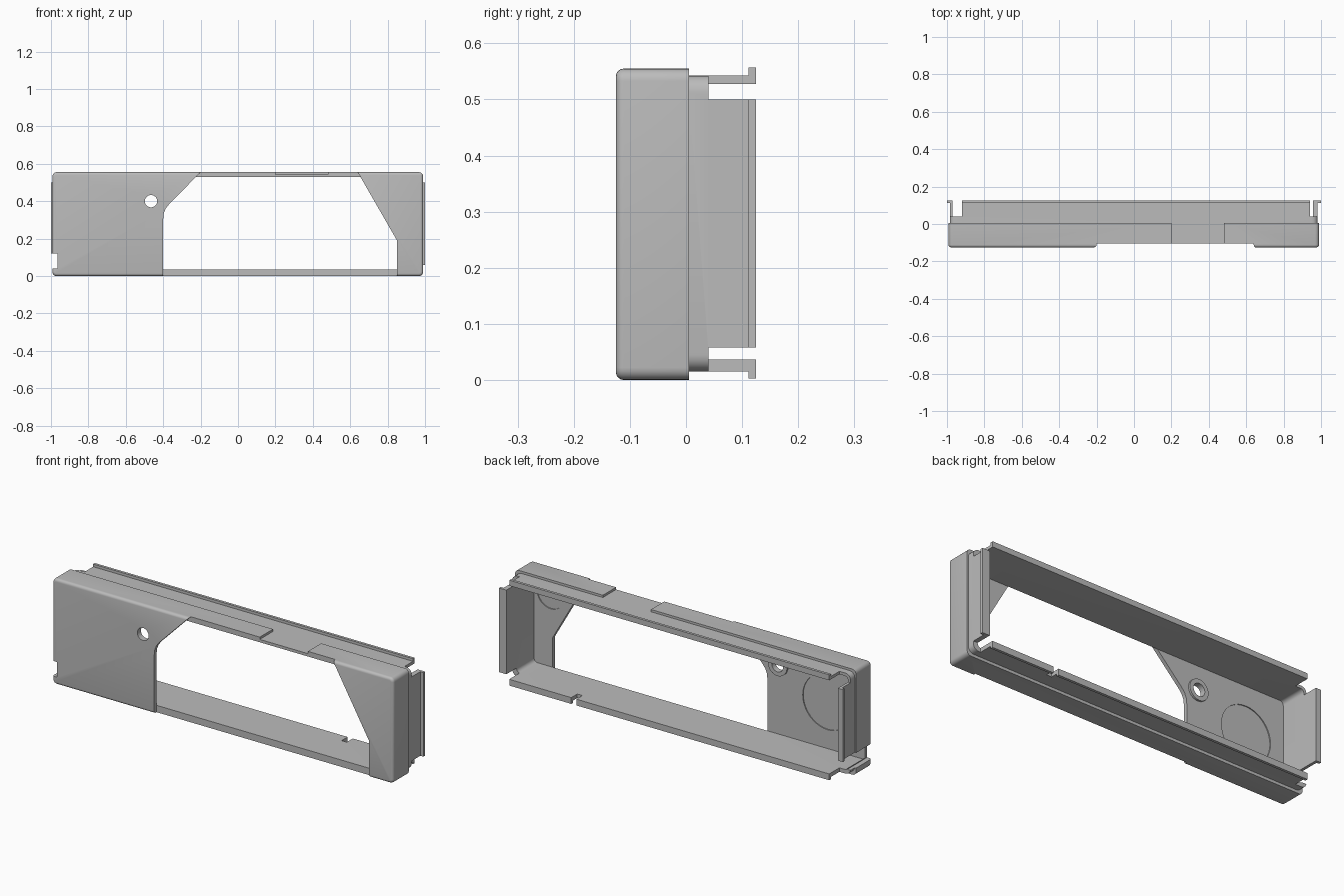
import bpy, bmesh, math

if "Cube" in bpy.data.objects:
    bpy.data.objects.remove(bpy.data.objects["Cube"], do_unlink=True)

grey = bpy.data.materials.new("plain grey")
grey.use_nodes = True
COLOUR = (0.5, 0.5, 0.5, 1)
grey.diffuse_color = COLOUR
grey.node_tree.nodes["Principled BSDF"].inputs["Base Color"].default_value = COLOUR


def prism(name, outline, y0, y1, front_round=0):
    """Extrude an x-z outline from y0 to y1, optionally rounding its front rim."""
    bm = bmesh.new()
    front = bm.faces.new([bm.verts.new((x, y0, z)) for x, z in outline])
    made = bmesh.ops.extrude_face_region(bm, geom=[front], use_keep_orig=True)
    for v in made["geom"]:
        if isinstance(v, bmesh.types.BMVert):
            v.co.y = y1
    bmesh.ops.recalc_face_normals(bm, faces=bm.faces)
    if front_round:
        rim = [e for e in bm.edges if all(abs(v.co.y - y0) < 1e-5 for v in e.verts)]
        bmesh.ops.bevel(bm, geom=rim, offset=front_round, segments=4,
                        profile=0.5, affect='EDGES')
    mesh = bpy.data.meshes.new(name)
    bm.to_mesh(mesh)
    bm.free()
    mesh.materials.append(grey)
    ob = bpy.data.objects.new(name, mesh)
    bpy.context.collection.objects.link(ob)
    return ob


def rounded(x0, x1, z0, z1, r, steps=5):
    pts = []
    for i, (cx, cz) in enumerate([(x1 - r, z1 - r), (x0 + r, z1 - r),
                                  (x0 + r, z0 + r), (x1 - r, z0 + r)]):
        for k in range(steps + 1):
            a = math.pi / 2 * (i + k / steps)
            pts.append((cx + r * math.cos(a), cz + r * math.sin(a)))
    return pts


def circle(cx, cz, r, n=40):
    return [(cx + r * math.cos(2 * math.pi * k / n),
             cz + r * math.sin(2 * math.pi * k / n)) for k in range(n)]


def box(name, x0, x1, y0, y1, z0, z1):
    return prism(name, [(x0, z0), (x1, z0), (x1, z1), (x0, z1)], y0, y1)


def combine(target, other, operation):
    """Apply a boolean and discard the helper."""
    mod = target.modifiers.new(operation.lower(), 'BOOLEAN')
    mod.operation, mod.solver, mod.object = operation, 'EXACT', other
    bpy.context.view_layer.objects.active = target
    bpy.ops.object.modifier_apply(modifier=mod.name)
    bpy.data.objects.remove(other, do_unlink=True)


def add(ob):
    combine(frame, ob, 'UNION')


def cut(ob):
    combine(frame, ob, 'DIFFERENCE')


FRONT, PLATE, RIM, STEP, BACK = -0.125, -0.105, 0.005, 0.04, 0.125
LEFT, RIGHT = 0.94, -0.92     # ends of the top and bottom tabs

# Outer bezel, with a shallow gap in its top skin
frame = prism("bezel_frame", rounded(-0.992, 0.99, 0, 0.555, 0.022), FRONT, RIM, 0.014)
cut(box("top_gap", 0.2, 0.48, -0.2, 0.1, 0.543, 0.6))

# Inner sleeve and the catches round its back edge
add(prism("sleeve", rounded(-0.985, 0.982, 0.015, 0.543, 0.03), -0.11, BACK))
add(box("top_catch", RIGHT, LEFT, 0.111, BACK, 0.535, 0.557))
add(box("bottom_catch", RIGHT, LEFT, 0.111, BACK, 0.003, 0.025))
add(box("left_catch", 0.96, 1.0, 0.111, BACK, 0.058, 0.5))
add(box("right_catch", -1.0, -0.975, 0.111, BACK, 0.12, 0.5))

# Hollow the inside
cut(prism("hollow", rounded(-0.97, 0.957, 0.036, 0.528, 0.02), PLATE, 0.3))

# Free the four tabs at the corners
for x0, x1, z0, z1 in [(LEFT, 1.2, 0.5, 0.7), (LEFT, 1.2, -0.1, 0.058),
                       (-1.2, RIGHT, 0.5, 0.7), (-1.2, RIGHT, -0.1, 0.12)]:
    cut(box("corner_gap", x0, x1, STEP, 0.3, z0, z1))

# Window in the front plate, side notch and bottom slot
window = [(-0.4, -0.1), (0.85, -0.1), (0.85, 0.19), (0.64, 0.555), (0.6, 0.7),
          (-0.2, 0.7), (-0.2, 0.555), (-0.37, 0.382), (-0.387, 0.36),
          (-0.397, 0.335), (-0.4, 0.305)]
cut(prism("window", window, -0.3, PLATE))
cut(box("side_notch", -1.2, -0.966, -0.3, 0.3, 0.04, 0.12))
cut(box("bottom_slot", 0.55, 0.58, 0.075, 0.3, -0.1, 0.1))

# Ringed hole and round recesses on the inner side of the plate
add(prism("hole_ring", circle(-0.465, 0.4, 0.055), -0.115, -0.095))
cut(prism("hole", circle(-0.465, 0.4, 0.033), -0.3, 0))
cut(prism("large_recess", circle(-0.75, 0.28, 0.145), -0.11, -0.09))
cut(prism("small_recess", circle(0.86, 0.42, 0.08), -0.11, -0.09))

bpy.ops.object.select_all(action='DESELECT')
frame.select_set(True)
bpy.context.view_layer.objects.active = frame
bpy.ops.object.shade_smooth_by_angle(angle=math.radians(30))
